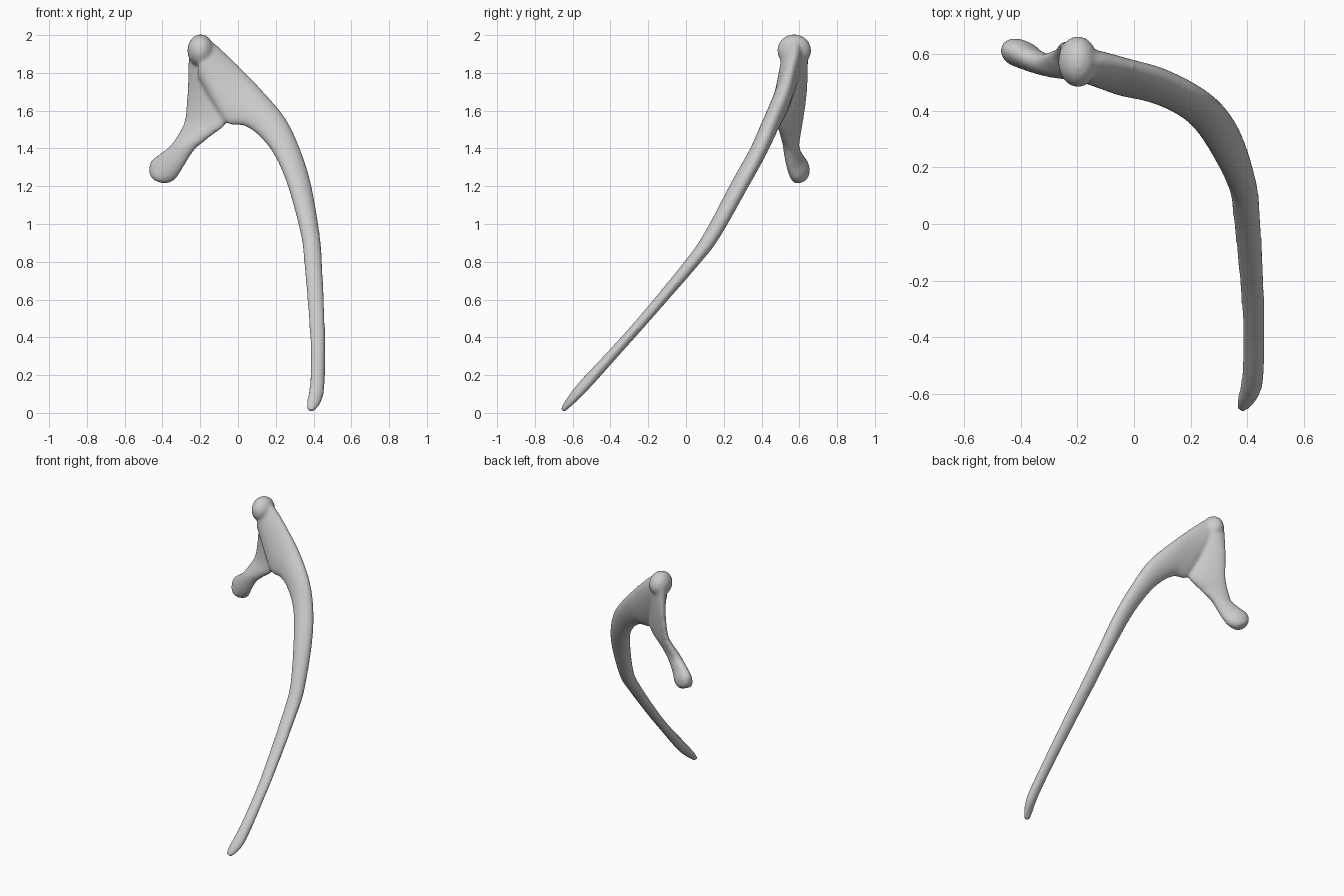
import bpy, bmesh, math
from mathutils import Vector, Matrix

if "Cube" in bpy.data.objects:
    bpy.data.objects.remove(bpy.data.objects["Cube"])

SIDES, STEPS = 20, 5


def spline(p0, p1, p2, p3, t):
    return 0.5 * (2 * p1 + (p2 - p0) * t + (2 * p0 - 5 * p1 + 4 * p2 - p3) * t * t
                  + (3 * p1 - p0 - 3 * p2 + p3) * t ** 3)


def loft(bm, rows):
    """Oval sections: outer edge xyz, inner edge xyz, thickness."""
    keys = [Vector(r) for r in rows]
    pts = []
    for i in range(len(keys) - 1):
        q = [keys[min(max(i + k, 0), len(keys) - 1)] for k in (-1, 0, 1, 2)]
        pts += [spline(*q, s / STEPS) for s in range(STEPS)]
    pts.append(keys[-1])
    ends = [(Vector(p[:3]), Vector(p[3:6]), p[6]) for p in pts]
    mids = [(a + b) / 2 for a, b, t in ends]
    rings = []
    for i, (a, b, t) in enumerate(ends):
        tangent = mids[min(i + 1, len(mids) - 1)] - mids[max(i - 1, 0)]
        half = (a - b) / 2
        n = tangent.cross(half).normalized() * t / 2
        ring = []
        for k in range(SIDES):
            u = 2 * math.pi * k / SIDES
            ring.append(bm.verts.new(mids[i] + half * math.cos(u) + n * math.sin(u)))
        rings.append(ring)
    for r, s in zip(rings, rings[1:]):
        for k in range(SIDES):
            j = (k + 1) % SIDES
            bm.faces.new((r[k], r[j], s[j], s[k]))
    bm.faces.new(rings[0][::-1])
    bm.faces.new(rings[-1])


bm = bmesh.new()

# curved shaft, from the lower tip up to the broad upper blade
loft(bm, [
    (.405, -.652, .008, .36, -.655, .018, .025),
    (.442, -.60, .06, .366, -.62, .07, .045),
    (.458, -.53, .14, .382, -.54, .16, .062),
    (.461, -.37, .33, .384, -.37, .33, .058),
    (.459, -.21, .51, .374, -.21, .51, .058),
    (.445, .04, .80, .350, .03, .80, .070),
    (.432, .15, .94, .333, .13, .95, .082),
    (.387, .30, 1.20, .267, .26, 1.20, .088),
    (.330, .395, 1.39, .197, .36, 1.36, .09),
    (.250, .46, 1.56, .120, .42, 1.46, .095),
    (.120, .525, 1.715, .035, .455, 1.52, .10),
    (.000, .56, 1.84, -.06, .475, 1.535, .10),
    (-.10, .58, 1.935, -.14, .51, 1.65, .11),
    (-.165, .58, 1.985, -.215, .55, 1.78, .12),
])

# thin web and neck running down to the small rounded head
loft(bm, [
    (-.255, .63, 1.92, -.13, .55, 1.92, .10),
    (-.265, .635, 1.72, -.08, .51, 1.70, .075),
    (-.282, .615, 1.55, -.055, .485, 1.55, .065),
    (-.315, .60, 1.475, -.155, .505, 1.46, .065),
    (-.36, .585, 1.41, -.23, .53, 1.395, .075),
    (-.415, .605, 1.37, -.295, .55, 1.295, .085),
    (-.46, .625, 1.33, -.335, .575, 1.235, .10),
    (-.468, .625, 1.275, -.385, .585, 1.215, .085),
    (-.45, .615, 1.24, -.415, .60, 1.222, .04),
])

# blunt knob at the top
bmesh.ops.create_uvsphere(bm, u_segments=24, v_segments=16, radius=1,
                          matrix=Matrix.Translation((-.198, .573, 1.918))
                          @ Matrix.Diagonal((.07, .09, .086, 1)))

bmesh.ops.recalc_face_normals(bm, faces=bm.faces)
mesh = bpy.data.meshes.new("rib_bone")
bm.to_mesh(mesh)
bm.free()
bone = bpy.data.objects.new("rib_bone", mesh)
bpy.context.collection.objects.link(bone)

# fuse the parts into one smooth skin
remesh = bone.modifiers.new("fuse", 'REMESH')
remesh.mode = 'VOXEL'
remesh.voxel_size = 0.01
remesh.use_smooth_shade = True
smooth = bone.modifiers.new("soften", 'SMOOTH')
smooth.factor = 0.5
smooth.iterations = 6
